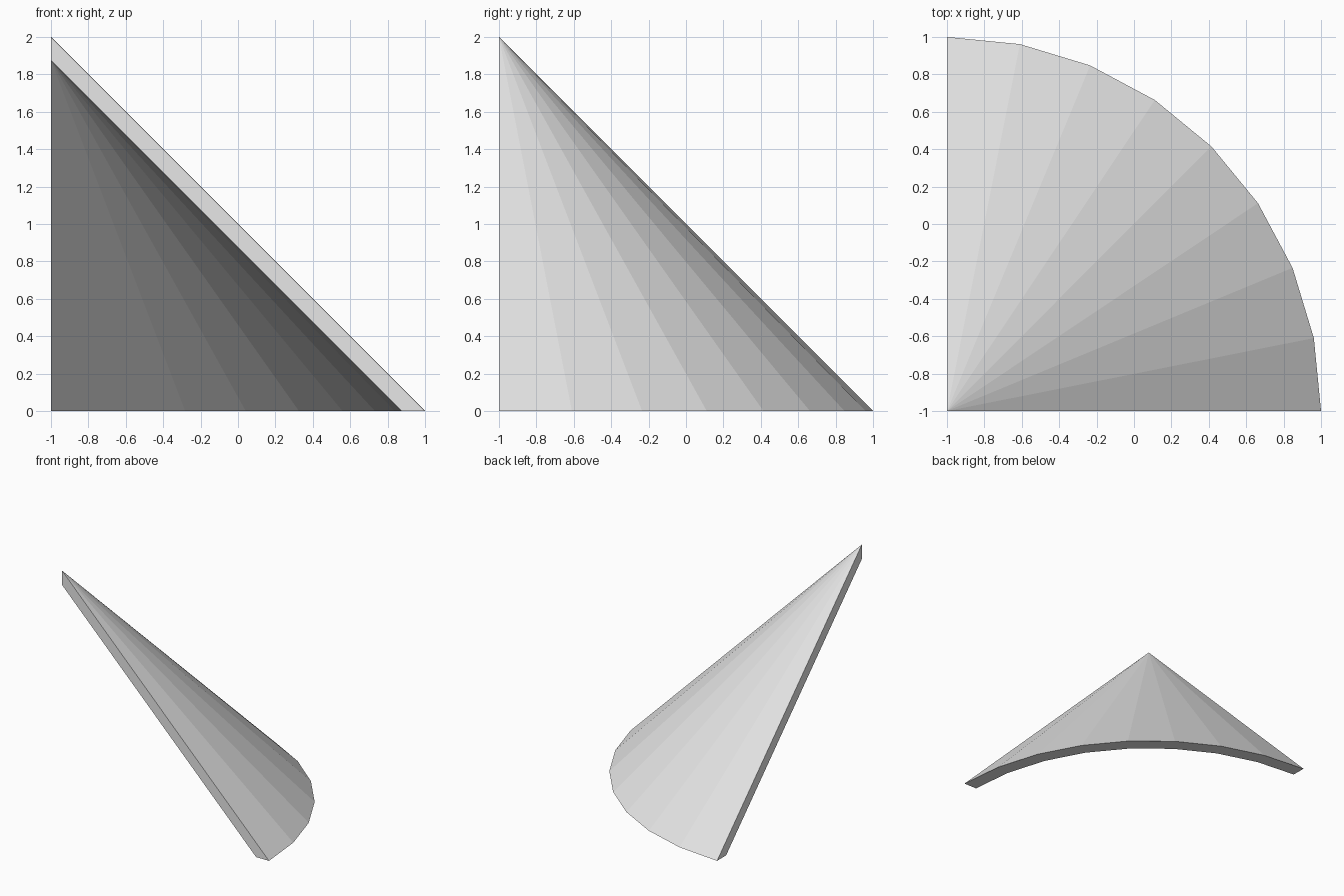
import bpy
import bmesh
from math import cos, sin, pi

cube = bpy.data.objects.get("Cube")
if cube:
    bpy.data.objects.remove(cube, do_unlink=True)

SEGMENTS = 8
OUTER = 2.0
INNER = 1.875

# Single light grey material
grey = bpy.data.materials.new("light_grey")
grey.use_nodes = True
color = (0.8, 0.8, 0.8, 1)
grey.diffuse_color = color
grey.node_tree.nodes["Principled BSDF"].inputs["Base Color"].default_value = color

bm = bmesh.new()


def cone_points(size):
    """Tip on the corner axis and the quarter-circle base points."""
    tip = bm.verts.new((-1, -1, size))
    angles = [i * pi / 2 / SEGMENTS for i in range(SEGMENTS + 1)]
    base = [bm.verts.new((size * cos(a) - 1, size * sin(a) - 1, 0)) for a in angles]
    return tip, base


outer_tip, outer = cone_points(OUTER)
inner_tip, inner = cone_points(INNER)

# Outer slope, inner slope and the rim on the ground
for i in range(SEGMENTS):
    bm.faces.new((outer_tip, outer[i], outer[i + 1]))
    bm.faces.new((inner_tip, inner[i + 1], inner[i]))
    bm.faces.new((outer[i + 1], outer[i], inner[i], inner[i + 1]))

# Flat cut edges on the two straight sides
bm.faces.new((outer_tip, inner_tip, inner[0], outer[0]))
bm.faces.new((outer_tip, outer[-1], inner[-1], inner_tip))

mesh = bpy.data.meshes.new("quarter_cone_shell")
bm.to_mesh(mesh)
bm.free()
mesh.materials.append(grey)
shell = bpy.data.objects.new("quarter_cone_shell", mesh)
bpy.context.collection.objects.link(shell)
